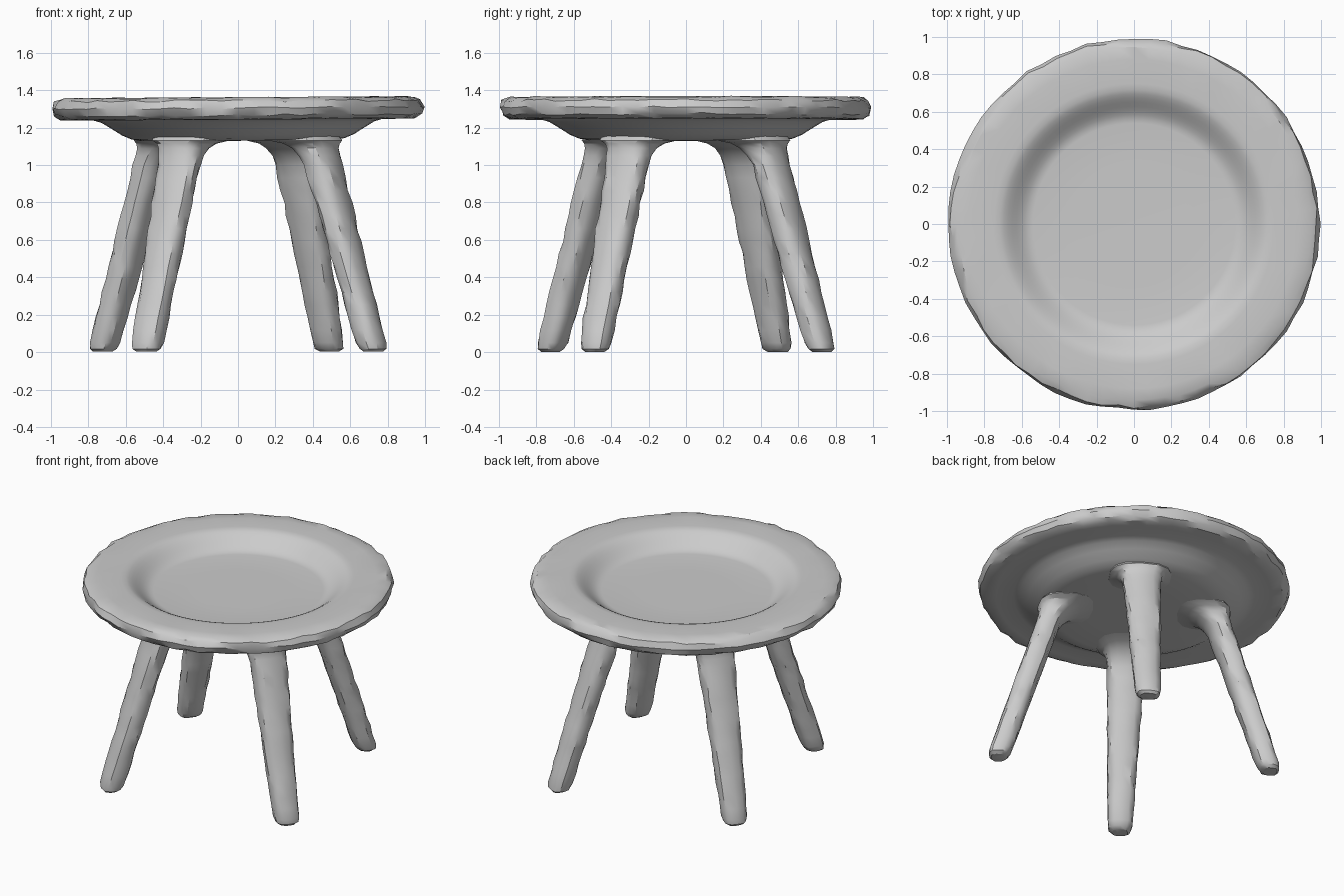
import bpy, bmesh, math, random
from mathutils import Vector

if "Cube" in bpy.data.objects:
    bpy.data.objects.remove(bpy.data.objects["Cube"])

random.seed(7)
wood = bpy.data.materials.new("plain_grey")
wood.diffuse_color = (0.6, 0.6, 0.6, 1)
wood.use_nodes = True
wood.node_tree.nodes["Principled BSDF"].inputs["Base Color"].default_value = wood.diffuse_color


def finish(name, bm, angle):
    bmesh.ops.recalc_face_normals(bm, faces=bm.faces)
    mesh = bpy.data.meshes.new(name)
    bm.to_mesh(mesh)
    bm.free()
    ob = bpy.data.objects.new(name, mesh)
    bpy.context.collection.objects.link(ob)
    mesh.materials.append(wood)
    bpy.ops.object.select_all(action='DESELECT')
    bpy.context.view_layer.objects.active = ob
    ob.select_set(True)
    bpy.ops.object.shade_smooth_by_angle(angle=math.radians(angle))
    return ob


def skin(bm, rings):
    """Bridge equal rings of points and cap both ends."""
    loops = [[bm.verts.new(p) for p in ring] for ring in rings]
    n = len(loops[0])
    for a, b in zip(loops, loops[1:]):
        for i in range(n):
            j = (i + 1) % n
            bm.faces.new((a[i], a[j], b[j], b[i]))
    bm.faces.new(loops[0])
    bm.faces.new(loops[-1])


# Dished round top: radius, height, carving roughness
profile = [(0.30, 1.262, 0), (0.54, 1.263, 0)]
for k in range(1, 9):
    t = k / 9
    profile.append((0.54 + 0.2 * t, 1.263 + 0.1 * (1 - math.cos(math.pi * t)) / 2, 0))
profile += [(0.75, 1.363, 0), (0.88, 1.363, 0), (0.945, 1.36, 0.006),
            (0.978, 1.343, 0.009), (0.992, 1.305, 0.007), (0.978, 1.268, 0.009),
            (0.945, 1.247, 0.006), (0.88, 1.243, 0), (0.77, 1.242, 0),
            (0.73, 1.23, 0), (0.68, 1.2, 0), (0.62, 1.162, 0),
            (0.57, 1.141, 0), (0.52, 1.132, 0), (0.3, 1.13, 0)]
SEG = 72
rings = []
for r, z, rough in profile:
    ring = []
    for i in range(SEG):
        a = 2 * math.pi * i / SEG
        rr = min(r + random.uniform(-rough, rough), 1.0)
        x = rr * math.cos(a)
        ring.append((x, rr * math.sin(a),
                     z + random.uniform(-rough, rough) * 0.8 + 0.006 * x))
    rings.append(ring)
bm = bmesh.new()
skin(bm, rings)
finish("dished_top", bm, 32)


# Whittled legs: splayed, wide across and thin front to back
FOOT, TOP = Vector((-0.49, -0.725, 0)), Vector((-0.295, -0.425, 1.12))
OUT = Vector((FOOT.x, FOOT.y, 0)).normalized()
SIDE = Vector((-OUT.y, OUT.x, 0))
SIDES = 14


def leg_ring(z, half_w, half_d, shift, rough):
    c = FOOT.lerp(TOP, z / TOP.z) - OUT * shift
    ring = []
    for i in range(SIDES):
        a = 2 * math.pi * (i + 0.5) / SIDES
        ca, sa = math.cos(a), math.sin(a)
        # rounded-box section, rougher along its corners
        u = math.copysign(abs(ca) ** 0.75, ca) * half_w
        v = math.copysign(abs(sa) ** 0.75, sa) * half_d
        k = 1 + random.uniform(-rough, rough) * (0.3 + abs(math.sin(2 * a)))
        ring.append(c + SIDE * u * k + OUT * v * k + Vector((0, 0, z * 0)))
    return ring


def make_leg(name, quarter):
    rings = [leg_ring(0.002, 0.05, 0.042, 0, 0.08),
             leg_ring(0.018, 0.071, 0.062, 0, 0.06),
             leg_ring(0.05, 0.08, 0.071, 0, 0.05)]
    for k in range(1, 15):
        t = k / 14
        rings.append(leg_ring(0.05 + 0.95 * t, 0.081 + 0.039 * t,
                              0.073 + 0.007 * t, 0, 0.055))
    # flare that melts into the underside
    rings += [leg_ring(1.05, 0.124, 0.09, 0.008, 0.03),
              leg_ring(1.09, 0.135, 0.108, 0.022, 0.02),
              leg_ring(1.115, 0.155, 0.135, 0.04, 0.0),
              leg_ring(1.132, 0.2, 0.18, 0.075, 0.0),
              leg_ring(1.16, 0.2, 0.16, 0.075, 0.0)]
    bm = bmesh.new()
    skin(bm, rings)
    ob = finish(name, bm, 32)
    ob.rotation_euler.z = quarter * math.pi / 2


for q, name in enumerate(["front_left_leg", "front_right_leg",
                          "back_right_leg", "back_left_leg"]):
    make_leg(name, q)
